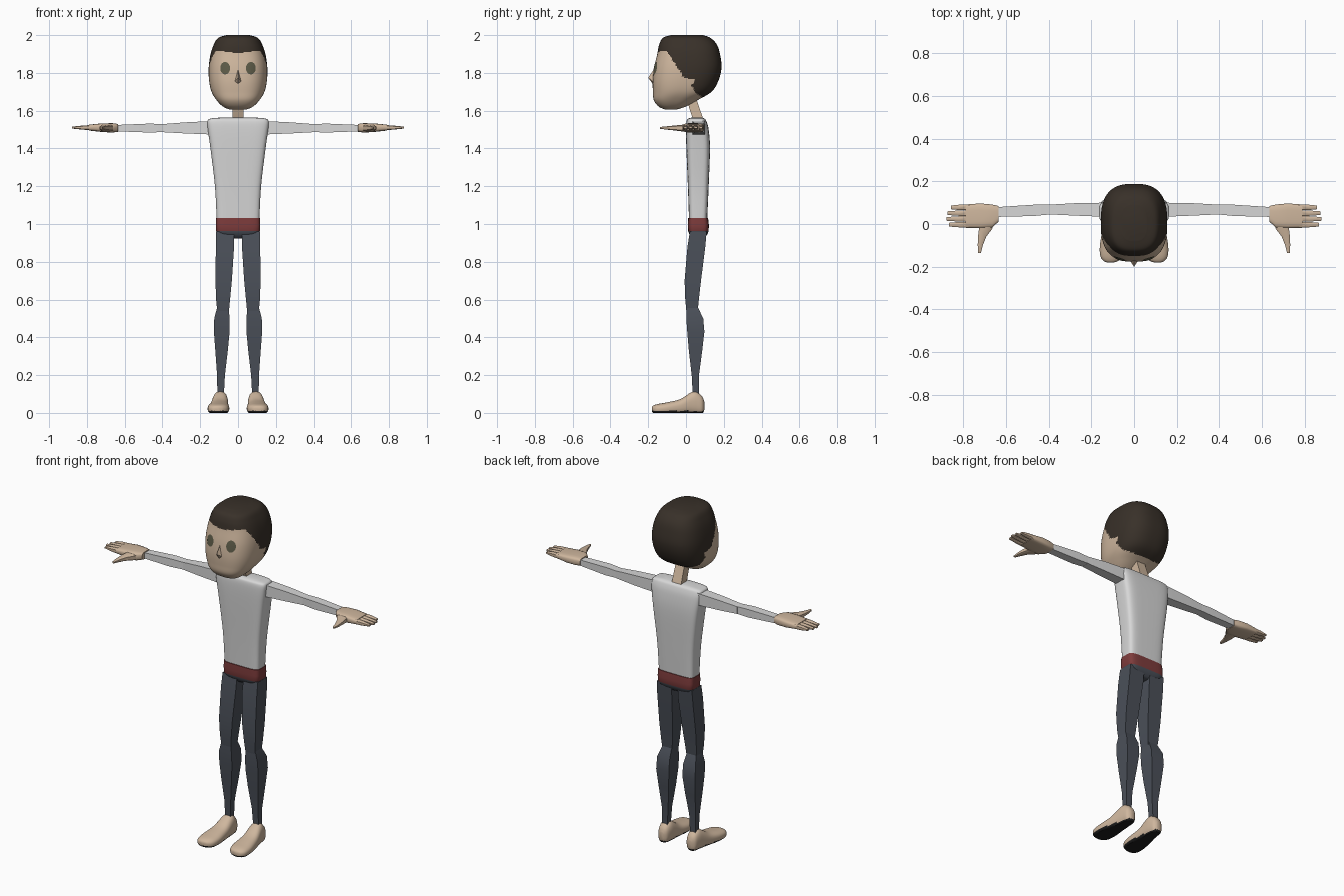
import bpy, bmesh, math
from mathutils import Vector

if "Cube" in bpy.data.objects:
    bpy.data.objects.remove(bpy.data.objects["Cube"], do_unlink=True)


def material(name, r, g, b):
    m = bpy.data.materials.new(name)
    m.use_nodes = True
    m.diffuse_color = (r, g, b, 1)
    m.node_tree.nodes["Principled BSDF"].inputs["Base Color"].default_value = (r, g, b, 1)
    return m


skin = material("skin", .62, .47, .34)
shirt = material("shirt_white", .68, .68, .68)
trousers = material("trousers_slate", .07, .08, .10)
belt = material("belt_red", .21, .045, .045)
hair = material("hair_brown", .04, .03, .022)
eye_mat = material("eye_olive", .11, .105, .065)
sole = material("sole_black", .012, .012, .012)


def finish(name, bm, mats, rule=None, mirror=False, angle=40):
    bmesh.ops.recalc_face_normals(bm, faces=bm.faces)
    for f in bm.faces:
        f.smooth = True
        f.material_index = int(rule(f)) if rule else 0
    mesh = bpy.data.meshes.new(name)
    bm.to_mesh(mesh)
    bm.free()
    mesh.set_sharp_from_angle(angle=math.radians(angle))
    for m in mats:
        mesh.materials.append(m)
    ob = bpy.data.objects.new(name, mesh)
    bpy.context.scene.collection.objects.link(ob)
    if mirror:
        ob.modifiers.new("Mirror", 'MIRROR').use_mirror_merge = False
    return ob


def smooth_rings(rings, steps):
    """Spline through the rings, so a few sections give a rounded loft."""
    out = []
    for i in range(len(rings) - 1):
        p = [rings[max(0, min(len(rings) - 1, i + k))] for k in (-1, 0, 1, 2)]
        for s in range(steps):
            t = s / steps
            out.append([b + .5 * t * (c - a + t * (2 * a - 5 * b + 4 * c - d + t * (3 * (b - c) + d - a)))
                        for a, b, c, d in zip(*p)])
    return out + [rings[-1]]


def loft(name, axis, rings, mats, sides=4, power=12, steps=1, floor=None, **kw):
    """Ring = (position on axis, low u, high u, low v, high v), rounded-square sections."""
    bm = bmesh.new()
    loops = []
    for t, u0, u1, v0, v1 in smooth_rings(rings, steps):
        loop = []
        for k in range(sides):
            a = math.tau * (k + .5) / sides
            u, v = [math.copysign(abs(w) ** (2 / power), w) for w in (math.cos(a), math.sin(a))]
            u, v = (u0 + u1 + u * (u1 - u0)) / 2, (v0 + v1 + v * (v1 - v0)) / 2
            co = {'X': (t, u, v), 'Y': (u, t, v), 'Z': (u, v, t)}[axis]
            if floor is not None:
                co = (co[0], co[1], max(floor, co[2]))
            loop.append(bm.verts.new(co))
        loops.append(loop)
    for a, b in zip(loops, loops[1:]):
        for k in range(sides):
            n = (k + 1) % sides
            bm.faces.new((a[k], a[n], b[n], b[k]))
    bm.faces.new(loops[0])
    bm.faces.new(loops[-1])
    return finish(name, bm, mats, **kw)


# Head: half width, front and back at each height
head_sections = [(1.606, .045, -.11, -.05), (1.622, .08, -.145, .0), (1.655, .113, -.17, .06),
                 (1.70, .14, -.175, .135), (1.76, .153, -.176, .172), (1.83, .155, -.168, .188),
                 (1.90, .145, -.152, .18), (1.95, .128, -.142, .163), (1.985, .105, -.122, .13),
                 (2.0, .06, -.08, .09)]
HEAD_POWER = 2.7

# Front edge of the hair as (height, depth)
hairline = [(1.66, .11), (1.69, .055), (1.73, .03), (1.765, .045), (1.775, -.01), (1.92, -.105)]


def is_hair(f):
    x, y, z = f.calc_center_median()
    if z > 1.905 + .13 * abs(x):
        return True
    if z < hairline[0][0]:
        return False
    for (z0, y0), (z1, y1) in zip(hairline, hairline[1:]):
        if z0 <= z <= z1:
            return y > y0 + (y1 - y0) * (z - z0) / (z1 - z0)
    return y > -.1


loft("head", 'Z', [(z, -w, w, f, b) for z, w, f, b in head_sections], [skin, hair],
     sides=128, power=HEAD_POWER, steps=10, rule=is_hair, angle=60)

# Eyes: thin ovals that follow the face
fine = smooth_rings(head_sections, 20)


def face_y(x, z):
    _, w, f, b = min(fine, key=lambda s: abs(s[0] - z))
    return (f + b) / 2 - (b - f) / 2 * (1 - (abs(x) / w) ** HEAD_POWER) ** (1 / HEAD_POWER)


bm = bmesh.new()
cx, cz, count = .068, 1.825, 28
centre = bm.verts.new((cx, face_y(cx, cz) - .004, cz))
prev = [centre] * count
for r in (.35, .7, 1):
    ring = []
    for k in range(count):
        a = math.tau * k / count
        x, z = cx + .026 * r * math.cos(a), cz + .033 * r * math.sin(a)
        ring.append(bm.verts.new((x, face_y(x, z) - .004, z)))
    for k in range(count):
        n = (k + 1) % count
        bm.faces.new([ring[k], ring[n]] + ([centre] if prev[0] is centre else [prev[n], prev[k]]))
    prev = ring
for f in bm.faces:
    f.normal_update()
eyes = finish("eyes", bm, [eye_mat], mirror=True)
if eyes.data.polygons[0].normal.y > 0:
    eyes.data.flip_normals()

# Nose: small wedge
bm = bmesh.new()
bridge, tip, left, right, back = [bm.verts.new(c) for c in (
    (0, -.165, 1.825), (0, -.2, 1.775), (.022, -.168, 1.75), (-.022, -.168, 1.75), (0, -.168, 1.73))]
for tri in ((bridge, tip, left), (bridge, right, tip), (tip, back, left), (tip, right, back),
            (bridge, left, back), (bridge, back, right)):
    bm.faces.new(tri)
finish("nose", bm, [skin], angle=30)

# Neck and torso
loft("neck", 'Z', [(1.53, -.034, .034, .045, .105), (1.57, -.032, .032, .03, .088),
                   (1.68, -.03, .03, -.005, .05)], [skin])
loft("torso", 'Z', [(1.02, -.113, .113, .016, .112), (1.2, -.122, .122, .01, .12),
                    (1.4, -.146, .146, .002, .127), (1.5, -.16, .16, .0, .12),
                    (1.545, -.162, .162, .003, .108), (1.558, -.145, .145, .012, .098),
                    (1.563, -.1, .1, .03, .085)],
     [shirt], sides=40, power=5, steps=4)

# Hips: red waistband over the trousers
loft("hips", 'Z', [(1.032, -.116, .116, .011, .117), (.995, -.117, .117, .01, .121),
                   (.963, -.116, .116, .011, .12), (.945, -.105, .105, .018, .113),
                   (.928, -.06, .06, .03, .1), (.922, -.03, .03, .04, .09)],
     [trousers, belt], sides=40, power=5, rule=lambda f: f.calc_center_median().z > .963)

# Legs
loft("thigh", 'Z', [(.96, .018, .118, .018, .112), (.88, .018, .12, .005, .105),
                    (.7, .03, .122, -.01, .082), (.6, .04, .118, -.006, .07),
                    (.54, .046, .112, .0, .064)], [trousers], mirror=True)
loft("calf", 'Z', [(.56, .048, .112, .002, .064), (.5, .042, .128, -.001, .094),
                   (.43, .042, .13, .004, .1), (.33, .052, .122, .013, .088),
                   (.2, .068, .112, .029, .07), (.09, .074, .11, .035, .07)],
     [trousers], mirror=True)

# Feet: skin above, dark soles
loft("foot", 'Y', [(.097, .08, .104, .015, .06), (.085, .064, .122, -.006, .088),
                   (.055, .056, .13, -.01, .113), (.025, .053, .136, -.01, .108),
                   (-.03, .05, .148, -.01, .073), (-.1, .046, .16, -.01, .056),
                   (-.15, .054, .158, -.008, .047), (-.174, .076, .142, .0, .038),
                   (-.181, .1, .122, .01, .028)],
     [skin, sole], sides=32, power=2.5, steps=4, floor=0,
     rule=lambda f: f.calc_center_median().z < .011, mirror=True)

# Arms
loft("upper_arm", 'X', [(.14, .032, .102, 1.472, 1.547), (.28, .038, .099, 1.478, 1.54),
                        (.4, .044, .092, 1.485, 1.53)], [shirt], mirror=True)
loft("forearm", 'X', [(.39, .044, .092, 1.486, 1.53), (.47, .036, .092, 1.483, 1.533),
                      (.65, .032, .08, 1.49, 1.525)], [shirt], mirror=True)

# Hands: palm, four tapering fingers, thumb
loft("palm", 'X', [(.636, .01, .085, 1.488, 1.53), (.665, -.018, .092, 1.484, 1.534),
                   (.72, -.02, .097, 1.487, 1.533), (.79, -.018, .092, 1.495, 1.526)],
     [skin], sides=16, power=4, mirror=True)
for i, (label, reach) in enumerate((("index", .868), ("middle", .878), ("ring", .874), ("little", .858))):
    y = -.003 + i * .027
    loft(label + "_finger", 'X', [(.77, y - .0135, y + .0135, 1.496, 1.525),
                                  (.82, y - .013, y + .013, 1.499, 1.522),
                                  (reach, y - .009, y + .009, 1.505, 1.516)],
         [skin], sides=8, power=4, mirror=True)
loft("thumb", 'Y', [(.02, .645, .735, 1.49, 1.528), (-.025, .665, .728, 1.49, 1.526),
                    (-.06, .692, .732, 1.495, 1.522), (-.1, .708, .733, 1.499, 1.518),
                    (-.137, .718, .73, 1.504, 1.514)],
     [skin], sides=8, power=4, mirror=True)
